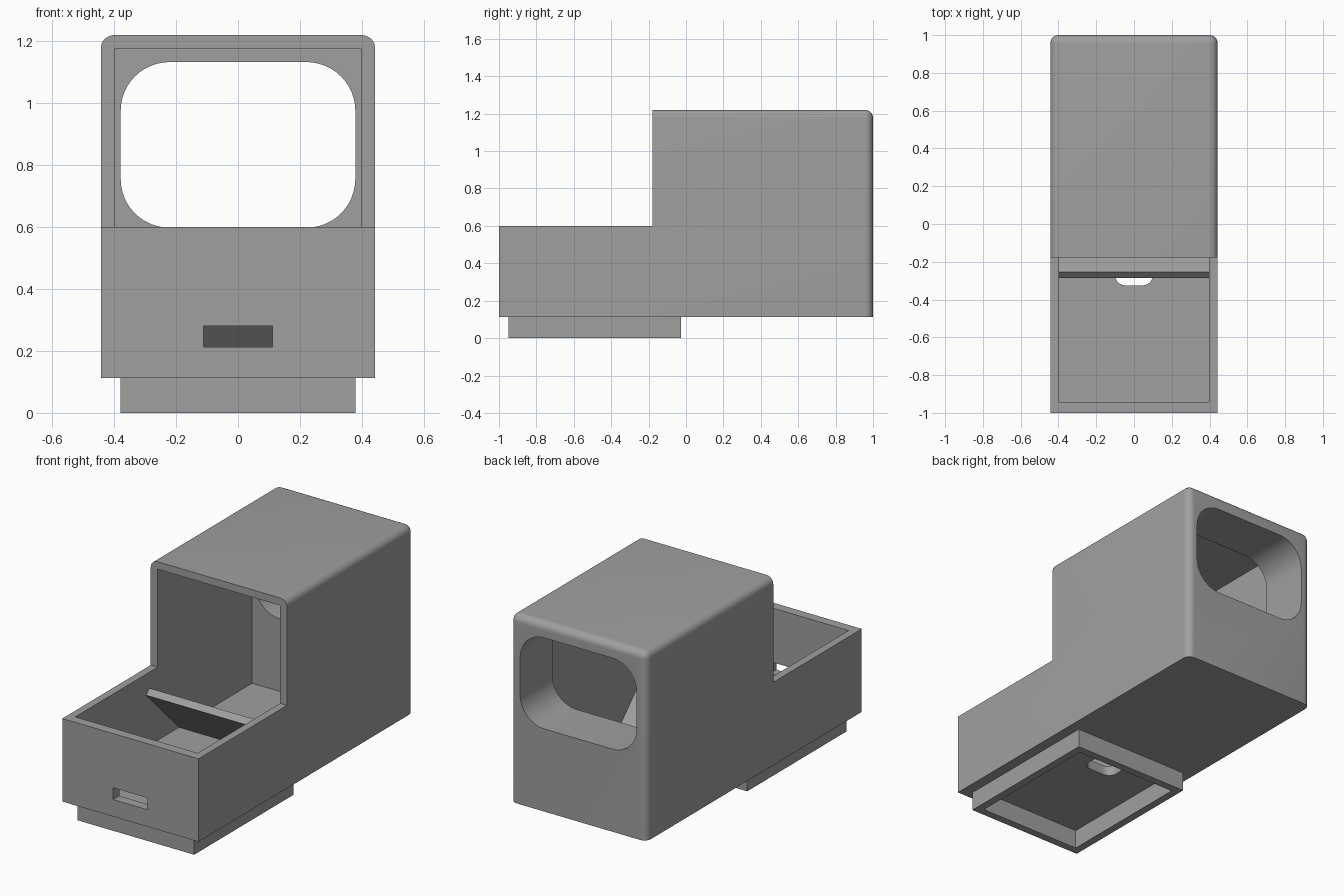
import bpy, bmesh, math
from mathutils import Vector

if "Cube" in bpy.data.objects:
    bpy.data.objects.remove(bpy.data.objects["Cube"])

grey = bpy.data.materials.new("plain_grey")
grey.diffuse_color = (0.35, 0.35, 0.35, 1)
grey.use_nodes = True
grey.node_tree.nodes["Principled BSDF"].inputs["Base Color"].default_value = grey.diffuse_color


def prism(name, points, axis, lo, hi):
    """Extrude a 2D profile along an axis (the other two axes hold the profile)."""
    def place(p, d):
        return {"x": (d, *p), "y": (p[0], d, p[1]), "z": (*p, d)}[axis]
    bm = bmesh.new()
    face = bm.faces.new([bm.verts.new(place(p, lo)) for p in points])
    ext = bmesh.ops.extrude_face_region(bm, geom=[face])["geom"]
    step = Vector(place((0, 0), hi - lo))
    bmesh.ops.translate(bm, vec=step, verts=[v for v in ext if isinstance(v, bmesh.types.BMVert)])
    bmesh.ops.recalc_face_normals(bm, faces=bm.faces)
    mesh = bpy.data.meshes.new(name)
    bm.to_mesh(mesh)
    bm.free()
    mesh.materials.append(grey)
    ob = bpy.data.objects.new(name, mesh)
    bpy.context.collection.objects.link(ob)
    return ob


def rounded(x0, x1, y0, y1, r=0.0, n=12):
    """Rectangle outline with optional round corners."""
    if r == 0:
        return [(x0, y0), (x1, y0), (x1, y1), (x0, y1)]
    pts = []
    corners = [(x1 - r, y1 - r), (x0 + r, y1 - r), (x0 + r, y0 + r), (x1 - r, y0 + r)]
    for q, (cx, cy) in enumerate(corners):
        for i in range(n + 1):
            a = math.pi / 2 * (q + i / n)
            pts.append((cx + r * math.cos(a), cy + r * math.sin(a)))
    return pts


def cut(ob, cutter):
    mod = ob.modifiers.new(cutter.name, "BOOLEAN")
    mod.operation, mod.solver, mod.object = "DIFFERENCE", "EXACT", cutter
    cutter.hide_render = True
    cutter.hide_set(True)


# Stepped housing with rounded roof and rear edges
W, TOP, STEP = 0.443, 1.22, -0.178
housing = prism("housing", [(-1, 0.112), (1, 0.112), (1, TOP), (STEP, TOP), (STEP, 0.6), (-1, 0.6)],
                "x", -W, W)
bm = bmesh.new()
bm.from_mesh(housing.data)


def is_round(e):
    a, b = (v.co for v in e.verts)
    d = b - a
    roof_side = min(a.z, b.z) > TOP - 0.01 and abs(d.y) > 0.1
    rear = min(a.y, b.y) > 0.99 and max(a.z, b.z) > TOP - 0.01
    return roof_side or rear


bmesh.ops.bevel(bm, geom=[e for e in bm.edges if is_round(e)], offset=0.043,
                segments=8, profile=0.5, affect="EDGES")
bm.to_mesh(housing.data)
bm.free()

# Hollow, rear window, front slot and floor hole
cut(housing, prism("cavity_cutter", rounded(-0.398, 0.398, -0.943, 0.7), "z", 0.17, 1.176))
cut(housing, prism("window_cutter", rounded(-0.379, 0.379, 0.598, 1.133, 0.158), "y", 0.5, 1.2))
cut(housing, prism("slot_cutter", rounded(-0.112, 0.112, 0.212, 0.281), "y", -1.1, -0.9))
cut(housing, prism("floor_hole_cutter", rounded(-0.1, 0.1, -0.325, -0.19, 0.055), "z", 0.05, 0.25))

# Sloping divider inside
prism("sloped_divider", [(-0.285, 0.476), (-0.255, 0.506), (0.096, 0.155), (0.036, 0.155)],
      "x", -0.405, 0.405)

# Open collar under the front half
collar = prism("base_collar", rounded(-0.38, 0.38, -0.95, -0.026), "z", 0, 0.112)
cut(collar, prism("collar_cutter", rounded(-0.334, 0.334, -0.904, -0.072), "z", -0.1, 0.3))

# Apply the cuts, then smooth the rounded edges
for ob in (housing, collar):
    bpy.context.view_layer.objects.active = ob
    ob.select_set(True)
    for m in list(ob.modifiers):
        bpy.ops.object.modifier_apply(modifier=m.name)
bpy.ops.object.shade_smooth_by_angle(angle=math.radians(30))
